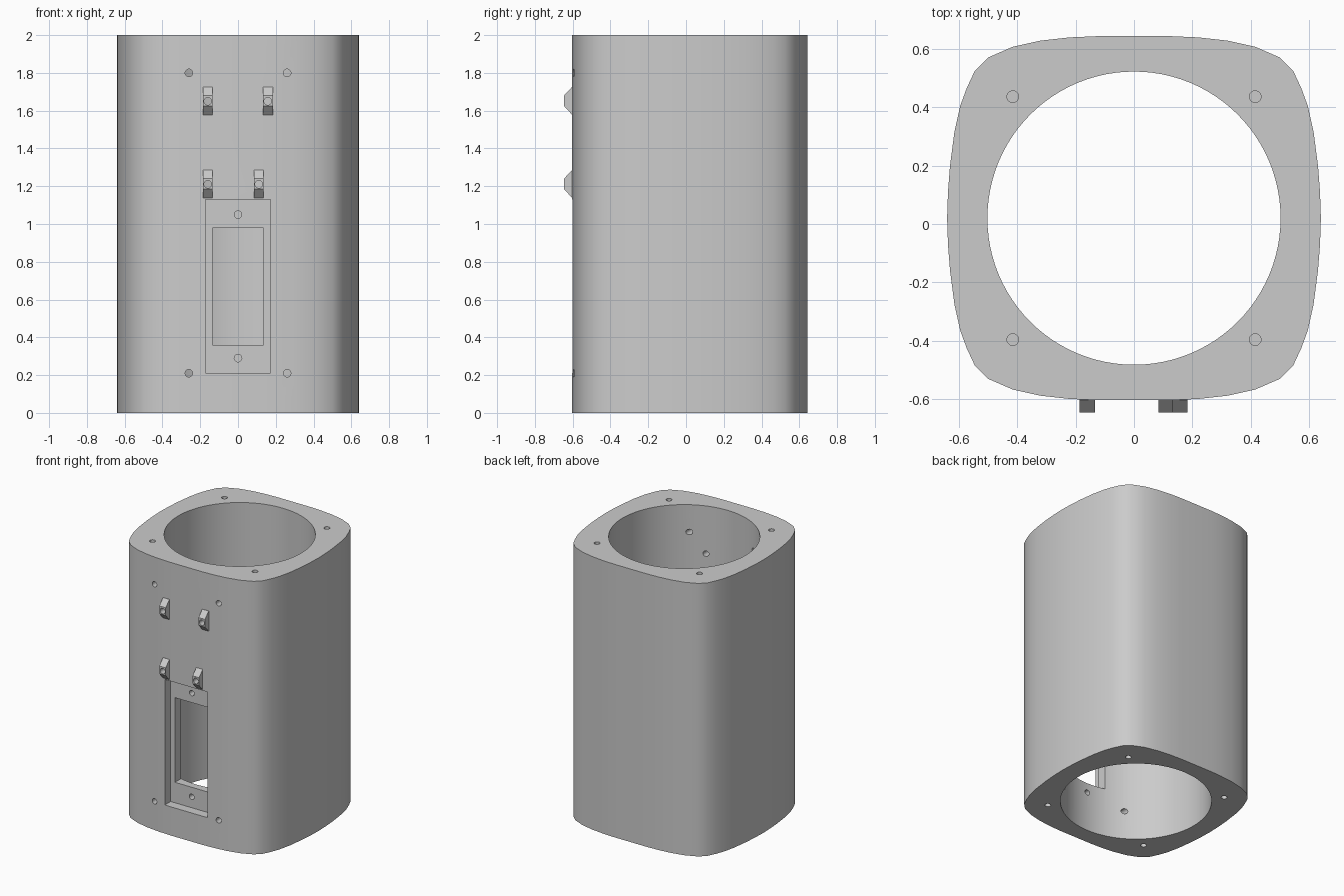
import bpy, bmesh, math
from mathutils import Matrix, Vector

if "Cube" in bpy.data.objects:
    bpy.data.objects.remove(bpy.data.objects["Cube"])

CY = 0.02          # centre of the bore in y
H = 2.0            # height

grey = bpy.data.materials.new("light_grey")
grey.diffuse_color = (0.6, 0.6, 0.6, 1)
grey.use_nodes = True
grey.node_tree.nodes["Principled BSDF"].inputs["Base Color"].default_value = grey.diffuse_color


def finish(name, bm):
    bmesh.ops.recalc_face_normals(bm, faces=bm.faces)
    me = bpy.data.meshes.new(name)
    bm.to_mesh(me)
    bm.free()
    ob = bpy.data.objects.new(name, me)
    me.materials.append(grey)
    bpy.context.collection.objects.link(ob)
    return ob


def prism(name, pts, offset):
    """Extrude a closed 3D outline by an offset vector."""
    bm = bmesh.new()
    face = bm.faces.new([bm.verts.new(p) for p in pts])
    ext = bmesh.ops.extrude_face_region(bm, geom=[face])
    moved = [g for g in ext["geom"] if isinstance(g, bmesh.types.BMVert)]
    bmesh.ops.translate(bm, verts=moved, vec=Vector(offset))
    return finish(name, bm)


def box(name, x0, x1, y0, y1, z0, z1):
    return prism(name, [(x0, y0, z0), (x1, y0, z0), (x1, y0, z1), (x0, y0, z1)],
                 (0, y1 - y0, 0))


def rod(name, r, a, b, n=20):
    """Cylinder between two points."""
    a, b = Vector(a), Vector(b)
    d = b - a
    rot = Vector((0, 0, 1)).rotation_difference(d).to_matrix().to_4x4()
    bm = bmesh.new()
    bmesh.ops.create_cone(bm, cap_ends=True, segments=n, radius1=r, radius2=r,
                          depth=d.length,
                          matrix=Matrix.Translation((a + b) / 2) @ rot)
    return finish(name, bm)


def cut(target, cutter):
    """Subtract the cutter from the target, then discard it."""
    cutter.hide_render = True
    mod = target.modifiers.new("cut", "BOOLEAN")
    mod.operation = "DIFFERENCE"
    mod.solver = "EXACT"
    mod.object = cutter
    bpy.context.view_layer.objects.active = target
    bpy.ops.object.modifier_apply(modifier=mod.name)


def discard(ob):
    bpy.data.objects.remove(ob, do_unlink=True)


def cut_once(target, cutter):
    cut(target, cutter)
    discard(cutter)


# Housing: bulged rounded square, mirrored from one quarter
quarter = [(0.13, 0.623), (0.22, 0.619), (0.32, 0.608), (0.415, 0.587),
           (0.5, 0.55), (0.545, 0.505), (0.573, 0.445), (0.595, 0.385),
           (0.615, 0.295), (0.63, 0.18), (0.637, 0.09), (0.64, 0.0)]
half = quarter + [(x, -y) for x, y in reversed(quarter[:-1])]
outline = half + [(-x, y) for x, y in reversed(half)]
body = prism("housing", [(x, y + CY, 0) for x, y in outline], (0, 0, H))

# Round bore through the full height
cut_once(body, rod("bore_cutter", 0.502, (0, CY, -0.1), (0, CY, H + 0.1), 96))

# Recessed panel and the window behind it
cut_once(body, box("recess_cutter", -0.172, 0.172, -0.8, -0.535, 0.21, 1.13))
cut_once(body, box("window_cutter", -0.136, 0.136, -0.8, -0.2, 0.36, 0.98))

# Screw holes through the front wall
front_holes = [(sx * 0.26, z) for sx in (-1, 1) for z in (0.21, 1.8)]
front_holes += [(0, 0.29), (0, 1.05)]
for x, z in front_holes:
    cut_once(body, rod("hole_cutter", 0.02, (x, -0.8, z), (x, -0.3, z)))

# Blind screw holes in the four corners of both end faces
for sx in (-1, 1):
    for sy in (-1, 1):
        x, y = sx * 0.415, CY + sy * 0.416
        for z0, z1 in ((-0.1, 0.2), (H - 0.2, H + 0.1)):
            cut_once(body, rod("hole_cutter", 0.02, (x, y, z0), (x, y, z1)))

# Bevelled mounting clips, each drilled through with the wall behind it
clip_profile = [(-0.58, -0.072), (-0.603, -0.072), (-0.645, -0.026),
                (-0.645, 0.031), (-0.603, 0.076), (-0.58, 0.076)]
clips = []
for x, z in ((-0.16, 1.65), (0.158, 1.65), (-0.16, 1.21), (0.11, 1.21)):
    clip = prism("mounting_clip", [(x - 0.026, y, z + dz) for y, dz in clip_profile],
                 (0.052, 0, 0))
    drill = rod("clip_hole_cutter", 0.02, (x, -0.8, z), (x, -0.3, z))
    cut(clip, drill)
    cut(body, drill)
    discard(drill)
    clips.append(clip)

# Smooth the curved walls and keep the edges sharp
for ob in [body] + clips:
    bpy.ops.object.select_all(action="DESELECT")
    ob.select_set(True)
    bpy.context.view_layer.objects.active = ob
    bpy.ops.object.shade_smooth_by_angle(angle=math.radians(30))
